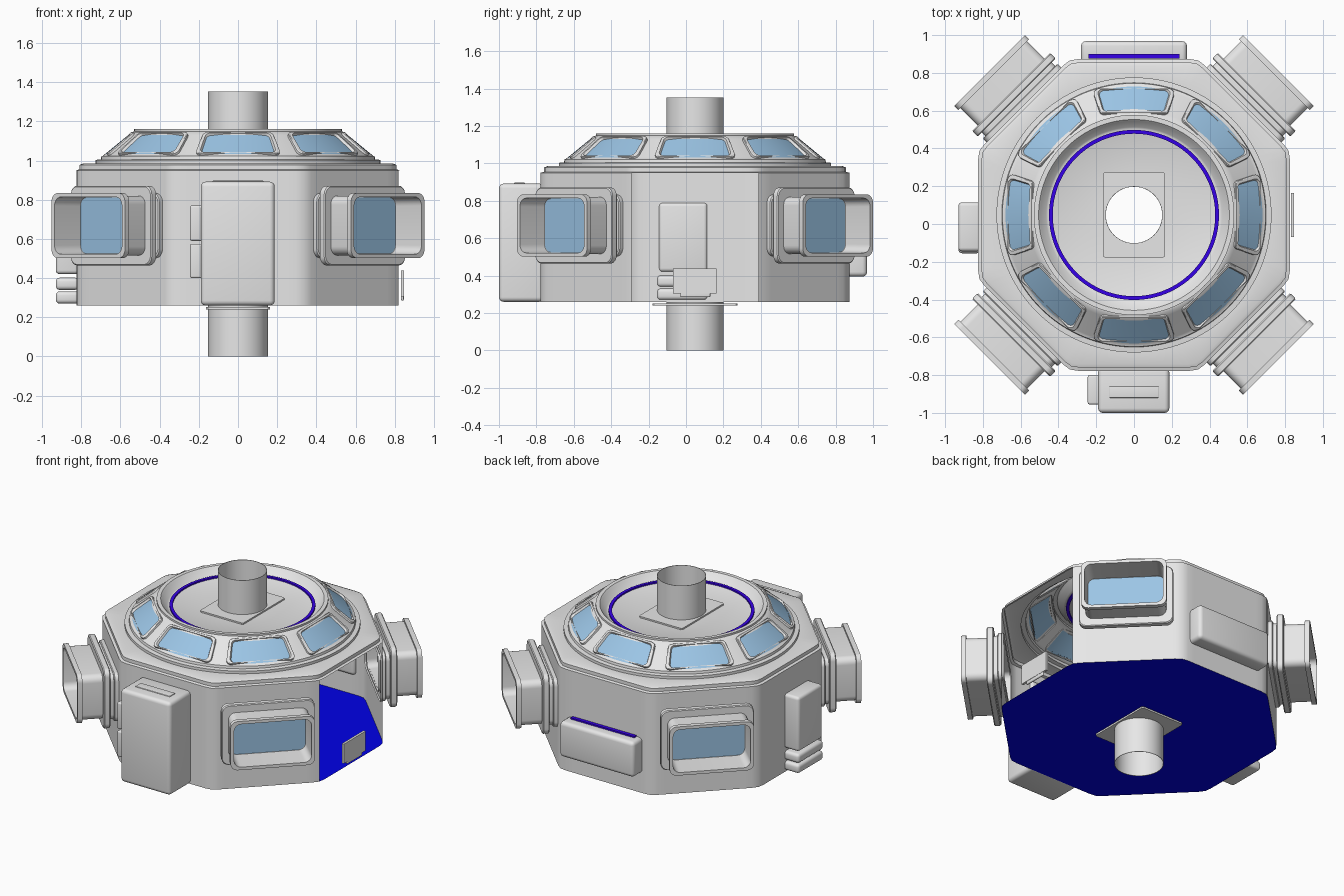
import bpy, bmesh, math
from mathutils import Vector

if "Cube" in bpy.data.objects:
    bpy.data.objects.remove(bpy.data.objects["Cube"])

Y0 = 0.048          # centre of the octagonal module
N = 128             # segments around
A = 0.825           # octagon apothem


def material(name, rgb):
    m = bpy.data.materials.new(name)
    m.diffuse_color = (*rgb, 1)
    m.use_nodes = True
    m.node_tree.nodes["Principled BSDF"].inputs["Base Color"].default_value = m.diffuse_color
    return m


GREY = material("light_grey", (0.8, 0.8, 0.8))
GLASS = material("window_blue", (0.33, 0.56, 0.79))
FLOOR = material("deep_blue", (0.0, 0.0, 0.8))
TRIM = material("violet_trim", (0.04, 0.0, 0.9))


def finish(name, bm, *mats):
    bmesh.ops.recalc_face_normals(bm, faces=bm.faces)
    me = bpy.data.meshes.new(name)
    bm.to_mesh(me)
    bm.free()
    for m in mats:
        me.materials.append(m)
    ob = bpy.data.objects.new(name, me)
    bpy.context.collection.objects.link(ob)
    return ob


def loft(name, loops, mats, keep=None, rule=None, close=False):
    """Skin closed loops of equal length; keep/rule get (row, column)."""
    bm = bmesh.new()
    rows = [[bm.verts.new(p) for p in lp] for lp in loops]
    if close:
        rows.append(rows[0])
    n = len(rows[0])
    for r in range(len(rows) - 1):
        for c in range(n):
            if keep and not keep(r, c):
                continue
            d = (c + 1) % n
            f = bm.faces.new((rows[r][c], rows[r][d], rows[r + 1][d], rows[r + 1][c]))
            if rule:
                f.material_index = rule(r, c)
    return finish(name, bm, *mats)


def ring(r, z, octagon=False):
    pts = []
    for i in range(N):
        a = 2 * math.pi * i / N
        k = r
        if octagon:
            off = (a + math.pi / 8) % (math.pi / 4) - math.pi / 8
            k = min(r / math.cos(off), r * 1.074)
        pts.append((k * math.cos(a), Y0 + k * math.sin(a), z))
    return pts


def offset_deg(c):
    """Angle of a column from the nearest of the eight face directions."""
    return (((c + 0.5) * 360 / N + 22.5) % 45) - 22.5


def rounded(w, h, rad, steps=6):
    """Rounded rectangle outline, half sizes w and h."""
    pts = []
    for q, (sx, sy) in enumerate(((1, 1), (-1, 1), (-1, -1), (1, -1))):
        for s in range(steps + 1):
            a = math.pi / 2 * (q + s / steps)
            pts.append((sx * (w - rad) + rad * math.cos(a), sy * (h - rad) + rad * math.sin(a)))
    return pts


def box(name, lo, hi, bevel=0.0, mat=GREY):
    bm = bmesh.new()
    bmesh.ops.create_cube(bm, size=1)
    for v in bm.verts:
        v.co = Vector([lo[i] + (v.co[i] + 0.5) * (hi[i] - lo[i]) for i in range(3)])
    if bevel:
        bmesh.ops.bevel(bm, geom=bm.edges[:], offset=bevel, segments=4, profile=0.5, affect='EDGES')
    return finish(name, bm, mat)


# octagonal wall: open on the right side, holes behind the four diagonal windows
def wall_keep(r, c):
    face = int(((c + 0.5) * 360 / N + 22.5) // 45) % 8
    if face == 0:
        return False
    return not (r == 1 and face % 2 == 1 and abs(offset_deg(c)) < 14)


loft("wall", [ring(A, z, True) for z in (0.26, 0.54, 0.8, 0.95)], [GREY], keep=wall_keep)

# floor
loft("floor", [ring(A, 0.26, True), ring(0.15, 0.26)], [FLOOR])

# roof: octagonal step, round steps, glazed cone and sunken top
roof = [ring(A, 0.95, True), ring(0.808, 0.955, True), ring(0.808, 0.978, True), ring(0.79, 0.985, True)]
roof += [ring(r, z) for r, z in (
    (0.728, 0.985), (0.728, 1.003), (0.70, 1.006), (0.697, 1.022), (0.69, 1.024), (0.68, 1.032),
    (0.56, 1.13), (0.542, 1.145), (0.53, 1.148), (0.53, 1.16), (0.505, 1.16), (0.495, 1.15),
    (0.465, 1.115), (0.455, 1.11), (0.15, 1.11))]
loft("roof", roof, [GREY, GLASS],
     rule=lambda r, c: int(r == 9 and abs(offset_deg(c)) < 17))

# raised frames around the eight roof windows
def on_cone(ang, u, v, lift):
    a = ang + u
    r = 0.62 - 0.066 * v + lift * 0.64
    return (r * math.cos(a), Y0 + r * math.sin(a), 1.081 + 0.054 * v + lift * 0.77)


def frame_loop(ang, w, h, lift):
    return [on_cone(ang, math.radians(w) * x / 2.5, y * h, lift)
            for x, y in rounded(2.5, 1, 0.35)]


for i in range(8):
    ang = i * math.pi / 4
    loft(f"roof_window_frame_{i + 1}",
         [frame_loop(ang, 18.6, 1.05, -0.004), frame_loop(ang, 18.4, 1.04, 0.011),
          frame_loop(ang, 18.0, 1.01, 0.014), frame_loop(ang, 16.6, 0.90, 0.014),
          frame_loop(ang, 16.1, 0.86, 0.001)], [GREY])

# violet ring on the sunken top
loft("top_trim_ring", [ring(0.44 + 0.01 * x, 1.112 + 0.008 * z) for x, z in
                       ((1, -1), (1, 1), (-1, 1), (-1, -1))], [TRIM], close=True)

# open pipes with rectangular base plates
for name, z0, z1, p0, p1 in (("top_pipe", 1.11, 1.353, 1.11, 1.12), ("bottom_pipe", 0.0, 0.26, 0.24, 0.252)):
    loft(name, [ring(0.152, z0), ring(0.152, z1), ring(0.149, z1), ring(0.149, z0)], [GREY], close=True)
    plate = []
    for z, hole in ((p0, True), (p0, False), (p1, False), (p1, True)):
        lp = []
        for x, y, _ in ring(0.15, z):
            dx, dy = x, y - Y0
            k = 1 if hole else min(0.163 / max(abs(dx), 1e-6), 0.228 / max(abs(dy), 1e-6))
            lp.append((dx * k, Y0 + dy * k, z))
        plate.append(lp)
    loft(name + "_plate", plate, [GREY])

# four projecting diagonal windows: (distance, half width, half height)
WINDOW = ((0.815, 0.28, 0.165), (0.848, 0.28, 0.165), (0.853, 0.275, 0.16), (0.853, 0.262, 0.157),
          (0.878, 0.262, 0.157), (0.878, 0.288, 0.198), (0.884, 0.292, 0.203), (0.914, 0.292, 0.203),
          (0.92, 0.288, 0.198), (0.92, 0.25, 0.152), (1.05, 0.25, 0.152), (1.05, 0.265, 0.166),
          (1.081, 0.265, 0.166), (1.081, 0.243, 0.146), (0.90, 0.238, 0.144), (0.885, 0.215, 0.13),
          (0.815, 0.205, 0.13))
for i in range(4):
    ang = math.pi / 4 + i * math.pi / 2
    n = Vector((math.cos(ang), math.sin(ang), 0))
    t = Vector((-n.y, n.x, 0))

    def outline(d, w, h):
        c = Vector((0, Y0, 0.668)) + n * d
        return [c + t * x + Vector((0, 0, y)) for x, y in rounded(w, h, 0.045)]

    loft(f"side_window_housing_{i + 1}", [outline(*s) for s in WINDOW], [GREY])
    bm = bmesh.new()
    bm.faces.new([bm.verts.new(p) for p in outline(0.899, 0.238, 0.144)])
    finish(f"side_window_glass_{i + 1}", bm, GLASS)

# front cabinet with side boxes and top handle
box("front_cabinet", (-0.19, -1.0, 0.26), (0.187, -0.76, 0.892), 0.025)
box("front_cabinet_handle", (-0.13, -0.92, 0.88), (0.13, -0.86, 0.897), 0.004)
box("front_side_box_upper", (-0.245, -0.955, 0.59), (-0.18, -0.80, 0.77), 0.01)
box("front_side_box_lower", (-0.245, -0.955, 0.40), (-0.18, -0.80, 0.575), 0.01)

# back locker with violet strip
box("back_locker", (-0.28, 0.85, 0.395), (0.28, 0.968, 0.635), 0.025)
box("back_locker_strip", (-0.24, 0.877, 0.625), (0.24, 0.901, 0.645), 0, TRIM)

# left cabinet with two rolls beneath
box("left_cabinet", (-0.93, -0.145, 0.42), (-0.812, 0.115, 0.79), 0.02)
for i, z in enumerate((0.27, 0.34)):
    box(f"left_roll_{i + 1}", (-0.93, -0.155, z), (-0.812, 0.115, z + 0.062), 0.02)

# small panel standing in the open right side
box("right_panel", (0.832, -0.07, 0.305), (0.848, 0.163, 0.438))
box("right_panel_latch", (0.832, -0.03, 0.285), (0.846, 0.13, 0.325), 0.006)

# smooth shading with sharp edges kept
for ob in bpy.context.scene.objects:
    ob.select_set(True)
    bpy.context.view_layer.objects.active = ob
bpy.ops.object.shade_smooth_by_angle(angle=math.radians(30))
